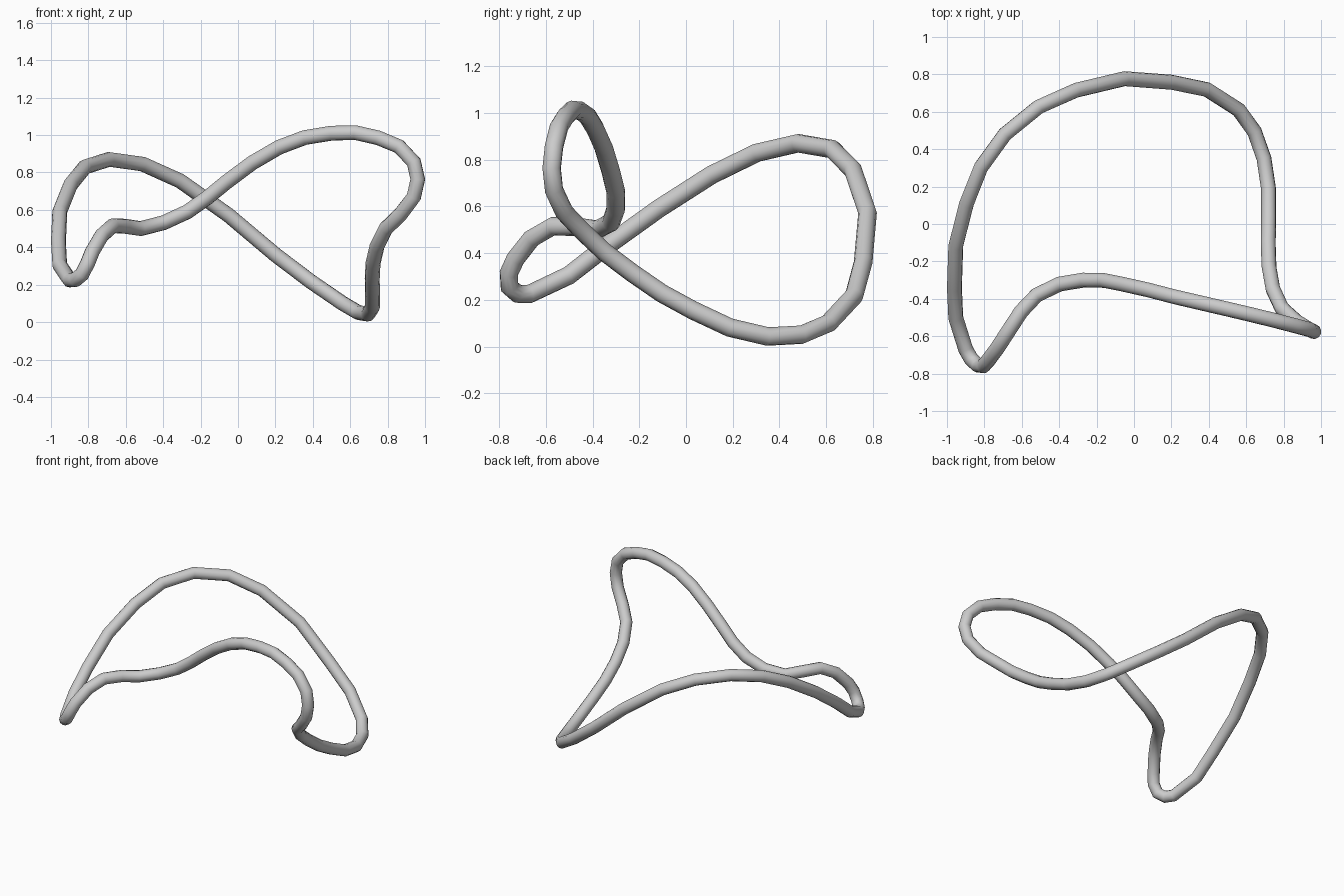
import bpy

# Centre line of the closed loop: every second ring of the tube
path = [
    (-0.90, -0.67, 0.225), (-0.96, -0.34, 0.43), (-0.895, 0.11, 0.735),
    (-0.69, 0.48, 0.87), (-0.31, 0.715, 0.755), (0.20, 0.758, 0.36),
    (0.56, 0.61, 0.10), (0.695, 0.35, 0.043), (0.72, 0.03, 0.155),
    (0.722, -0.23, 0.315), (0.79, -0.45, 0.50), (0.94, -0.565, 0.67),
    (0.94, -0.565, 0.855), (0.75, -0.515, 0.985), (0.50, -0.455, 1.01),
    (0.22, -0.39, 0.935), (-0.06, -0.322, 0.75), (-0.27, -0.30, 0.59),
    (-0.52, -0.38, 0.50), (-0.67, -0.57, 0.515), (-0.78, -0.73, 0.375),
    (-0.835, -0.755, 0.255),
]

# Round tube swept along a smooth cyclic curve
curve = bpy.data.curves.new("tube_loop", "CURVE")
curve.dimensions = "3D"
curve.resolution_u = 2
curve.bevel_depth = 0.04
curve.bevel_resolution = 4

spline = curve.splines.new("BEZIER")
spline.bezier_points.add(len(path) - 1)
for point, co in zip(spline.bezier_points, path):
    point.co = co
    point.handle_left_type = point.handle_right_type = "AUTO"
spline.use_cyclic_u = True
spline.use_smooth = True

loop = bpy.data.objects.new("tube_loop", curve)
bpy.context.collection.objects.link(loop)
